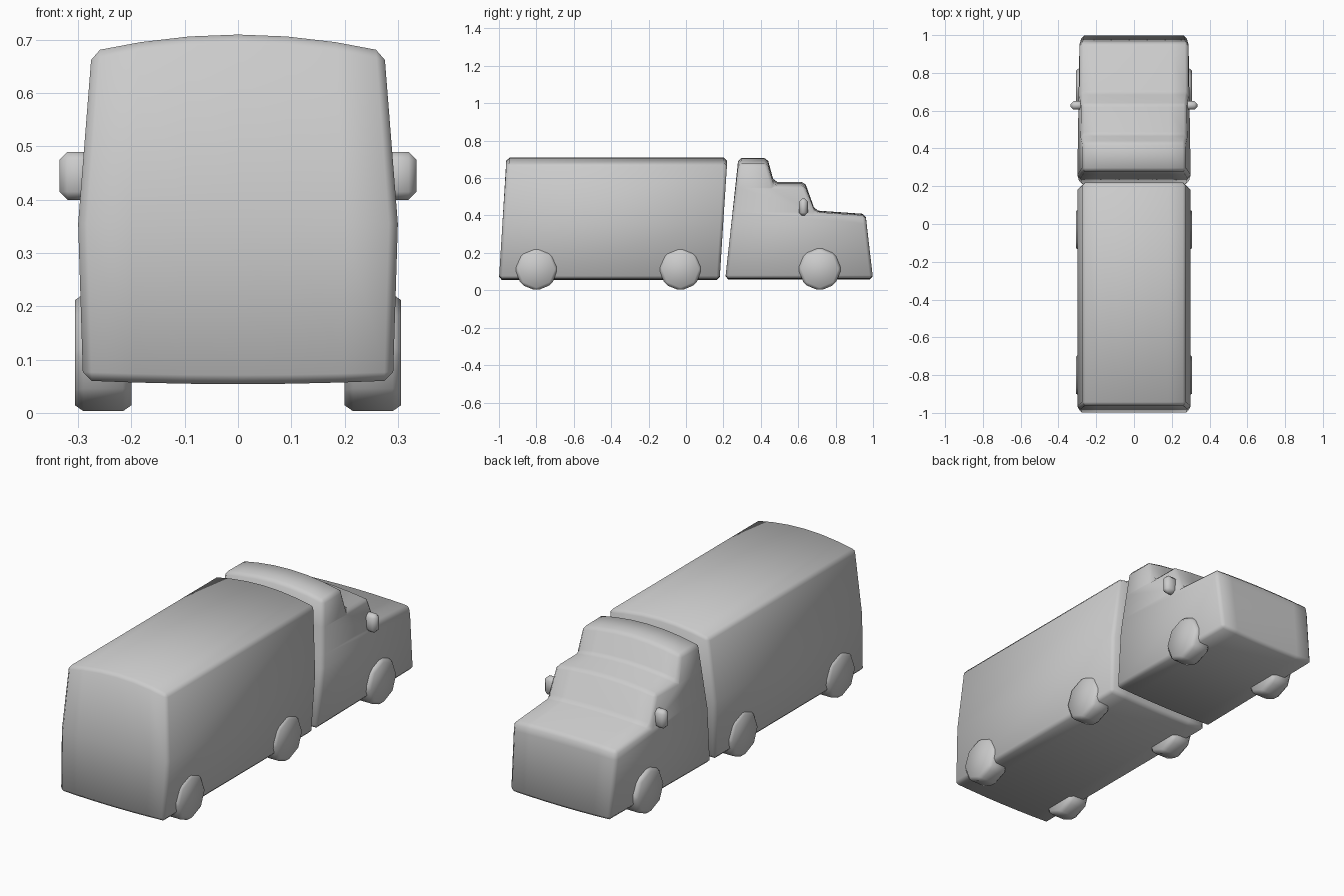
import bpy, bmesh, math
from mathutils import Matrix, Vector

cube = bpy.data.objects.get("Cube")
if cube:
    bpy.data.objects.remove(cube, do_unlink=True)

grey = bpy.data.materials.new("plain_grey")
grey.use_nodes = True
COLOUR = (0.6, 0.6, 0.6, 1)
grey.diffuse_color = COLOUR
grey.node_tree.nodes["Principled BSDF"].inputs["Base Color"].default_value = COLOUR


def finish(bm, name, angle=60):
    """Turn a bmesh into a smooth shaded object."""
    bmesh.ops.recalc_face_normals(bm, faces=bm.faces)
    mesh = bpy.data.meshes.new(name)
    bm.to_mesh(mesh)
    bm.free()
    mesh.materials.append(grey)
    obj = bpy.data.objects.new(name, mesh)
    bpy.context.collection.objects.link(obj)
    bpy.ops.object.select_all(action='DESELECT')
    obj.select_set(True)
    bpy.context.view_layer.objects.active = obj
    bpy.ops.object.shade_smooth_by_angle(angle=math.radians(angle))
    return obj


def soften(bm, width):
    bmesh.ops.bevel(bm, geom=bm.edges[:], offset=width, segments=1,
                    affect='EDGES', clamp_overlap=True)


def cut(bm, point, normal):
    bmesh.ops.bisect_plane(bm, geom=bm.verts[:] + bm.edges[:] + bm.faces[:],
                           plane_co=point, plane_no=normal, dist=0.0005)


def body(name, profile, levels, nose_taper=0):
    """Extrude a side profile, soften it, then bulge the sides and crown the roof."""
    bm = bmesh.new()
    face = bm.faces.new([bm.verts.new((-0.3, y, z)) for y, z in profile])
    new = bmesh.ops.extrude_face_region(bm, geom=[face])["geom"]
    bmesh.ops.translate(bm, vec=(0.6, 0, 0),
                        verts=[v for v in new if isinstance(v, bmesh.types.BMVert)])
    bmesh.ops.recalc_face_normals(bm, faces=bm.faces)
    soften(bm, 0.017)
    for x in (-0.2, -0.1, 0, 0.1, 0.2):
        cut(bm, (x, 0, 0), (1, 0, 0))
    for z in levels:
        cut(bm, (0, 0, z), (0, 0, 1))
    for v in bm.verts:
        x, y, z = v.co
        if z < 0.36:
            scale = 1 - 0.03 * (0.36 - z) / 0.3
        else:
            scale = 1 - 0.085 * (z - 0.36) / 0.35
        scale -= nose_taper * max(0, y - 0.3) / 0.7
        bow = (x / 0.3) ** 2
        crown = min(1, max(0, (z - 0.3) / 0.41))
        belly = max(0, (0.2 - z) / 0.15)
        v.co.x = x * scale
        v.co.z = z - 0.032 * bow * crown + 0.007 * bow * belly
    return finish(bm, name)


# Cargo box, leaning slightly forward
body("cargo_box",
     [(-1, 0.054), (0.18, 0.054), (0.22, 0.71), (-0.96, 0.71)], [0.36])

# Cab with hood, windscreen step and roof
body("cab",
     [(0.21, 0.057), (1, 0.057), (0.96, 0.408), (0.69, 0.427),
      (0.635, 0.58), (0.47, 0.58), (0.435, 0.708), (0.28, 0.708)],
     [0.36, 0.43, 0.57], nose_taper=0.04)

# Eight-sided wheels and mirrors on both sides
for side, label in ((1, "left"), (-1, "right")):
    for y, axle in ((-0.8, "cargo_rear"), (-0.03, "cargo_front"), (0.715, "cab")):
        bm = bmesh.new()
        bmesh.ops.create_cone(bm, cap_ends=True, segments=8,
                              radius1=0.116, radius2=0.116, depth=0.106,
                              matrix=Matrix.Translation((side * 0.253, y, 0.113))
                              @ Matrix.Rotation(math.pi / 2, 4, 'Y'))
        soften(bm, 0.016)
        finish(bm, f"{axle}_wheel_{label}")

    bm = bmesh.new()
    bmesh.ops.create_cube(bm, size=1,
                          matrix=Matrix.Translation((side * 0.3, 0.628, 0.445))
                          @ Matrix.Diagonal((0.07, 0.046, 0.09, 1)))
    soften(bm, 0.015)
    finish(bm, f"mirror_{label}")
